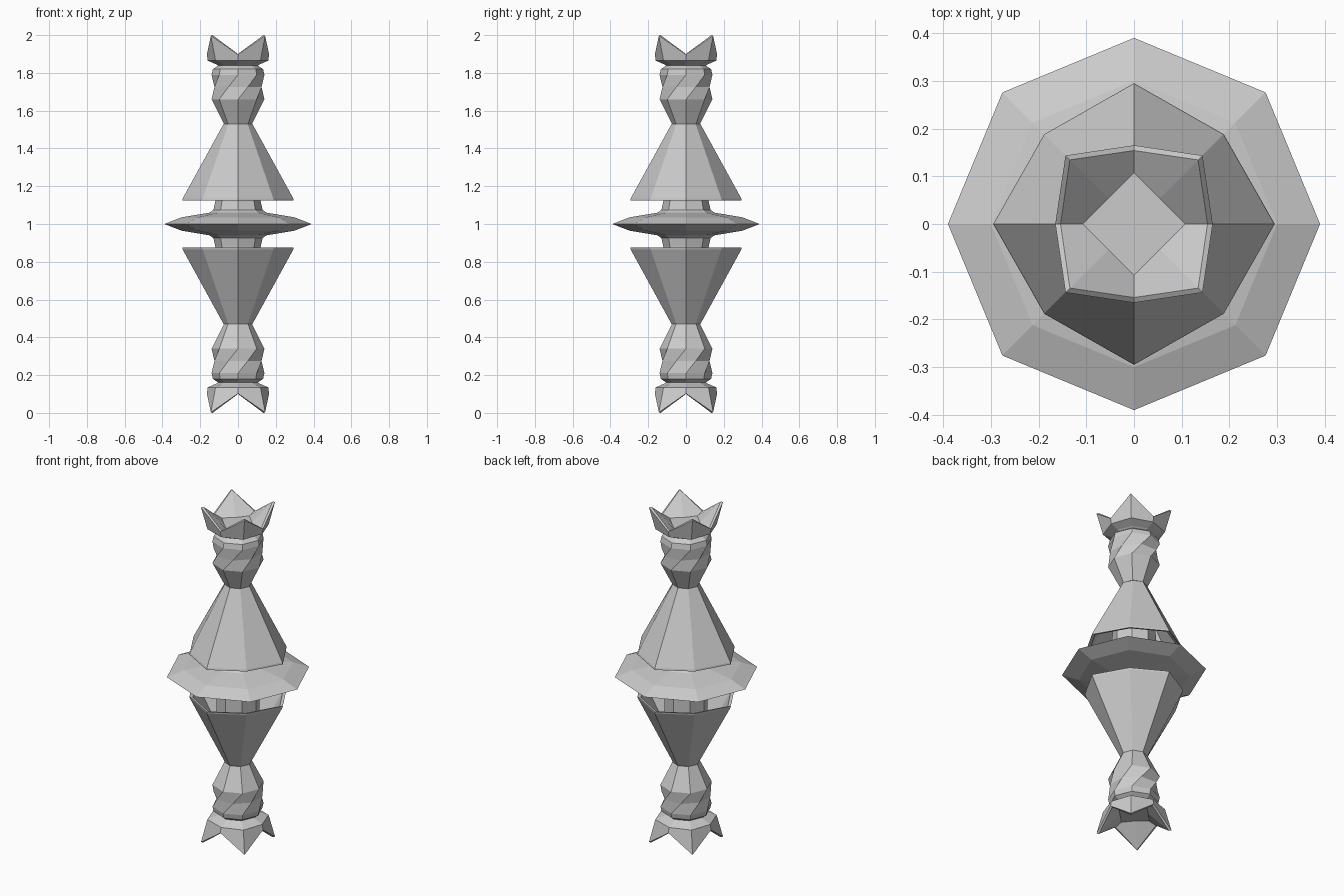
import bpy, bmesh
from math import pi, cos, sin, radians
from mathutils import Matrix

if "Cube" in bpy.data.objects:
    bpy.data.objects.remove(bpy.data.objects["Cube"])


def octagon_lathe(name, rings, both_ends=True):
    """Stack 8-sided rings: (z, r) or (z_axis, r_axis, z_diagonal, r_diagonal, twist)."""
    bm = bmesh.new()
    loops = []
    for ring in rings:
        if len(ring) == 2:
            z, r = ring
            ring = (z, r, z, r, 0)
        za, ra, zd, rd, twist = ring
        loop = []
        for i in range(8):
            a = i * pi / 4 + radians(twist)
            r, z = (rd, zd) if i % 2 else (ra, za)
            loop.append(bm.verts.new((r * cos(a), r * sin(a), z)))
        loops.append(loop)
    for lo, hi in zip(loops, loops[1:]):
        for i in range(8):
            j = (i + 1) % 8
            bm.faces.new((lo[i], lo[j], hi[j], hi[i]))
    bm.faces.new(loops[0][::-1])
    bm.faces.new(loops[-1])
    bmesh.ops.recalc_face_normals(bm, faces=bm.faces[:])
    mesh = bpy.data.meshes.new(name)
    bm.to_mesh(mesh)
    bm.free()
    # lower half is the upper half turned about the x axis through z = 1
    if both_ends:
        low = mesh.copy()
        low.transform(Matrix.Translation((0, 0, 2)) @ Matrix.Rotation(pi, 4, 'X'))
        bpy.context.collection.objects.link(bpy.data.objects.new("lower_" + name, low))
        name = "upper_" + name
    bpy.context.collection.objects.link(bpy.data.objects.new(name, mesh))


# central disc with its hub
half = [(1.0, 0.39), (1.035, 0.30), (1.06, 0.15), (1.075, 0.13), (1.12, 0.12), (1.38, 0.115)]
octagon_lathe("disc", [(2 - z, r) for z, r in half[:0:-1]] + half, both_ends=False)

# flared hollow skirt
octagon_lathe("skirt", [
    (1.38, 0.12, 1.38, 0.115, 0),
    (1.13, 0.275, 1.13, 0.247, 0),
    (1.125, 0.295, 1.125, 0.266, 0),
    (1.135, 0.293, 1.135, 0.264, 0),
    (1.53, 0.076, 1.53, 0.072, 0)])

# twisted bulb
octagon_lathe("bulb", [
    (1.53, 0.075),
    (1.66, 0.14),
    (1.725, 0.135, 1.725, 0.135, 22.5),
    (1.79, 0.14, 1.79, 0.14, 45),
    (1.82, 0.133, 1.82, 0.133, 45),
    (1.842, 0.10, 1.842, 0.10, 45)])

# four-pointed crown
octagon_lathe("crown", [
    (1.835, 0.10),
    (1.845, 0.115),
    (1.865, 0.16, 1.865, 0.168, 0),
    (1.897, 0.165, 1.997, 0.203, 0),
    (1.90, 0.154, 2.0, 0.190, 0),
    (1.89, 0.107, 1.885, 0.076, 0)])
